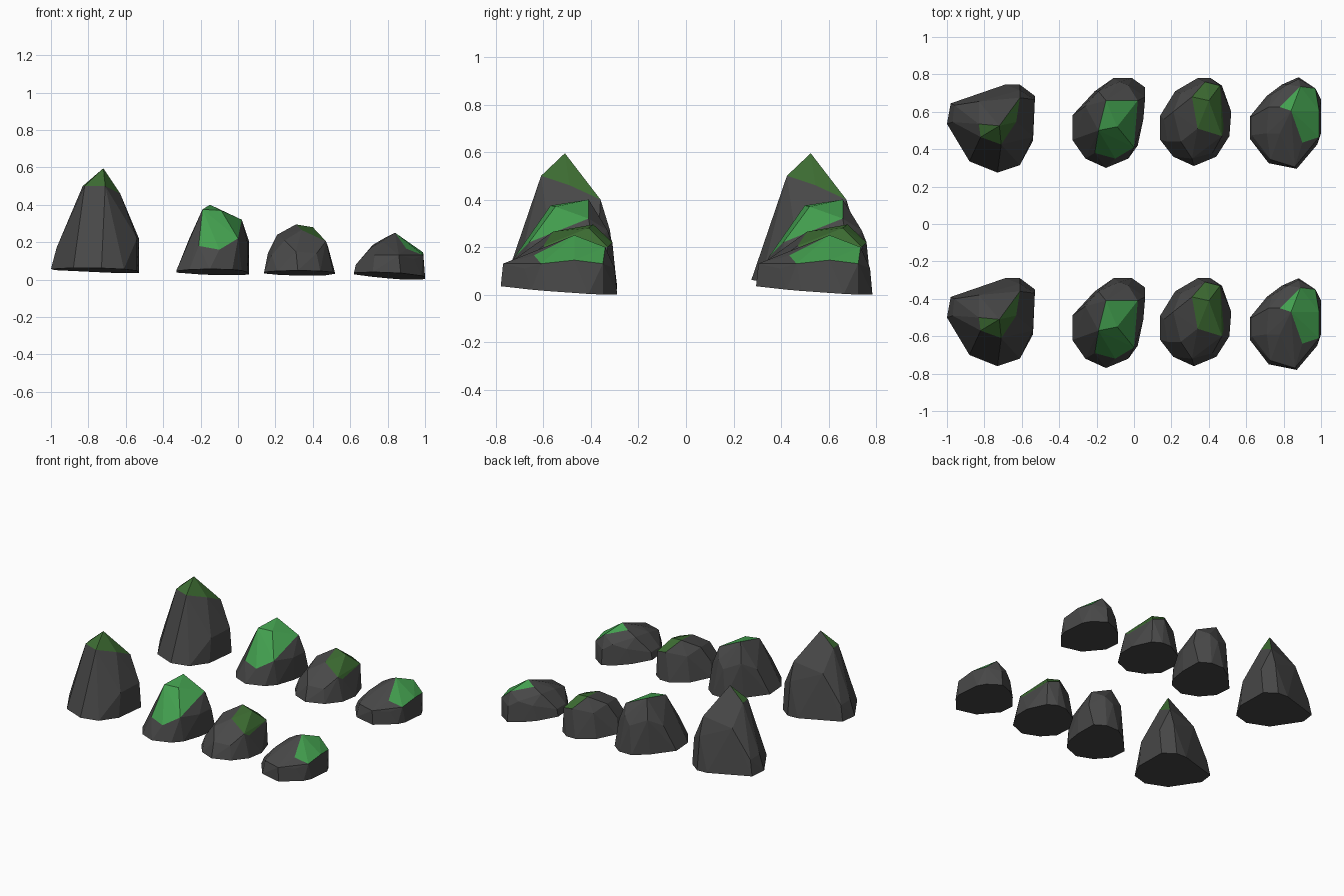
import bpy
import bmesh
from math import radians
from mathutils import Vector

default_cube = bpy.data.objects.get("Cube")
if default_cube:
    bpy.data.objects.remove(default_cube, do_unlink=True)


def make_material(name, colour):
    material = bpy.data.materials.new(name)
    material.use_nodes = True
    material.diffuse_color = (*colour, 1)
    shader = material.node_tree.nodes["Principled BSDF"]
    shader.inputs["Base Color"].default_value = (*colour, 1)
    return material


stone = make_material("dark grey stone", (.065, .065, .065))
dark_moss = make_material("dark moss green", (.046, .15, .032))
bright_moss = make_material("bright moss green", (.056, .35, .078))


def rock_mesh(name, base, floor, body, moss, moss_material):
    """Faceted hull around a tilted footprint, stone corners and a moss patch.

    Corners are in hundredths of a unit, measured from the rock's centre.
    floor holds the footprint's height, its x slope and its y slope.
    """
    height, slope_x, slope_y = floor
    bm = bmesh.new()
    for x, y in base:
        bm.verts.new(Vector((x, y, height + slope_x * x + slope_y * y)) / 100)
    for corner in body:
        bm.verts.new(Vector(corner) / 100)
    patch = {bm.verts.new(Vector(corner) / 100) for corner in moss}

    bmesh.ops.convex_hull(bm, input=list(bm.verts))
    loose = [v for v in bm.verts if not v.link_faces]
    patch.difference_update(loose)
    bmesh.ops.delete(bm, geom=loose, context='VERTS')

    # moss covers every facet that lies wholly within the patch corners
    for face in bm.faces:
        face.material_index = int(all(v in patch for v in face.verts))
        face.smooth = False
    bmesh.ops.dissolve_limit(bm, angle_limit=radians(2), verts=list(bm.verts),
                             edges=list(bm.edges), delimit={'MATERIAL'})
    bmesh.ops.recalc_face_normals(bm, faces=list(bm.faces))

    mesh = bpy.data.meshes.new(name)
    bm.to_mesh(mesh)
    bm.free()
    mesh.materials.append(stone)
    mesh.materials.append(moss_material)
    return mesh


def place_pair(name, mesh, x, y, spacing):
    for row, offset in (("front", 0), ("back", spacing)):
        rock = bpy.data.objects.new(row + "_" + name, mesh)
        rock.location = (x, y + offset, 0)
        bpy.context.collection.objects.link(rock)


# Tall pointed rock
tall = rock_mesh(
    "tall_rock",
    base=[(-25, 2), (-23, 13), (6, 23), (14, 23), (22, 17),
          (21, -7), (14, -20), (2, -24), (-13, -18)],
    floor=(5, -.03, -.05),
    body=[(-22, 3, 17), (-21, 12, 16), (22, 15, 22), (21, -5, 22),
          (14, 20, 27), (-8, 14, 36)],
    moss=[(3, 1, 59.5), (-8, 2, 50), (-7, -5, 50), (4, -9, 50),
          (12, 3, 46), (14, 16, 40)],
    moss_material=dark_moss)
place_pair("tall_rock", tall, -.75, -.52, 1.035)

# Medium rock with moss down its front slope
medium = rock_mesh(
    "medium_rock",
    base=[(-20, 4), (-8, 17), (2, 24), (12, 24), (19, 19), (18, 2),
          (15, -12), (10, -19), (-2, -24), (-13, -19), (-20, -9)],
    floor=(4, 0, -.07),
    body=[(19, 14, 20), (18, 2, 20), (-16, 3, 14), (-16, -8, 13),
          (-13, 9, 22), (-6, 17, 27), (5, 22, 22), (10, 20, 27)],
    moss=[(-2, 12, 40), (15, 12, 32), (13, -13, 22), (3, -19, 16),
          (-8, -16, 18), (-6, -4, 37.5), (4, -2, 37)],
    moss_material=bright_moss)
place_pair("medium_rock", medium, -.13, -.53, 1.07)

# Small rounded rock with moss on its left shoulder
small = rock_mesh(
    "small_rock",
    base=[(-19, 4), (-11, 17), (1, 24), (8, 24), (14, 20), (19, 6),
          (18, -7), (11, -18), (-1, -23), (-12, -18), (-19, -9)],
    floor=(3.5, 0, -.06),
    body=[(-17, 2, 14), (-12, 6, 24), (-8, -10, 21), (-15, -10, 13),
          (-2, -19, 15), (9, -16, 14), (-8, 16, 20)],
    moss=[(-2, 14, 29.5), (1, -3, 26.5), (14, -7, 20.5), (15, -3, 18),
          (13, 20, 20), (5, 22, 22), (7, 12, 28)],
    moss_material=dark_moss)
place_pair("small_rock", small, .33, -.53, 1.07)

# Low flat rock with moss on its crown
low = rock_mesh(
    "low_rock",
    base=[(-20, 3), (-11, 14), (-3, 20), (6, 24), (15, 18), (18, 12),
          (18, -6), (16, -12), (5, -25), (-10, -22), (-20, -9)],
    floor=(2, -.05, -.07),
    body=[(-19, 3, 8), (-19, -7, 8), (-10, 8, 18.5), (-11, -6, 17),
          (-9, -20, 13), (4, -24, 13), (12, -15, 11), (-8, 15, 12),
          (0, 20, 15), (6, 23, 11)],
    moss=[(2, 6, 25), (-4, 8, 22), (-4, -6, 20), (8, -11, 16.5),
          (17, -8, 13), (17, 6, 14.5), (15, 18, 13), (7, 19, 20)],
    moss_material=bright_moss)
place_pair("low_rock", low, .82, -.53, 1.075)
